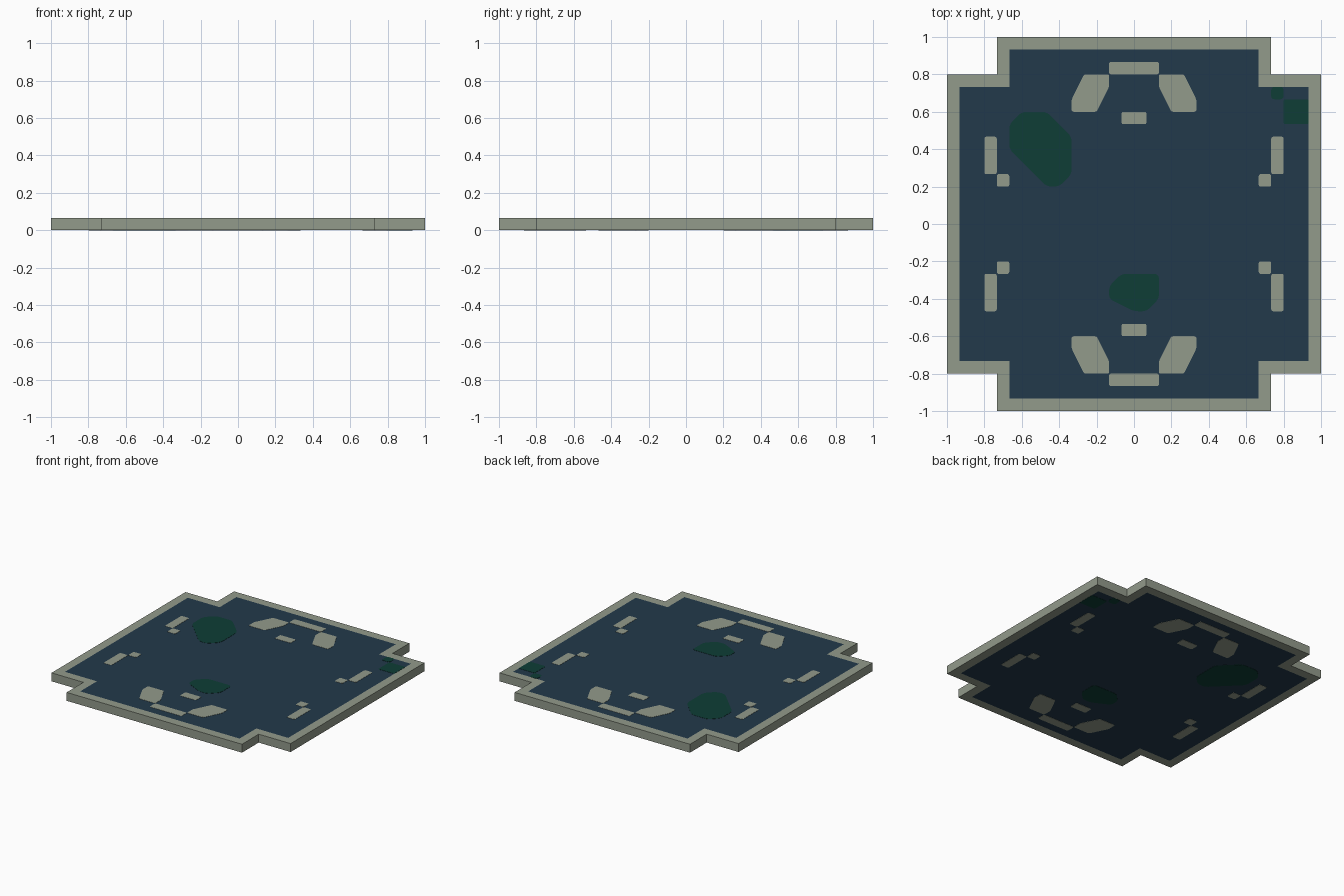
import bpy, bmesh

if "Cube" in bpy.data.objects:
    bpy.data.objects.remove(bpy.data.objects["Cube"])

U = 1 / 15            # one cell of the layout grid
H = U                 # total thickness
T = 0.0015            # thickness of the inlaid plates


def mat(name, rgb):
    m = bpy.data.materials.new(name)
    m.diffuse_color = (*rgb, 1)
    m.use_nodes = True
    m.node_tree.nodes["Principled BSDF"].inputs["Base Color"].default_value = m.diffuse_color
    return m


STONE = mat("grey_stone", (0.29, 0.325, 0.26))
WATER = mat("dark_blue", (0.0159, 0.041, 0.069))
MOSS = mat("dark_green", (0.0044, 0.047, 0.037))


def finish(name, bm, mats):
    me = bpy.data.meshes.new(name)
    bmesh.ops.recalc_face_normals(bm, faces=bm.faces[:])
    bm.to_mesh(me)
    bm.free()
    for m in mats:
        me.materials.append(m)
    ob = bpy.data.objects.new(name, me)
    bpy.context.collection.objects.link(ob)


def extrude(bm, height):
    geo = bmesh.ops.extrude_face_region(bm, geom=bm.faces[:])["geom"]
    vs = [g for g in geo if isinstance(g, bmesh.types.BMVert)]
    bmesh.ops.translate(bm, verts=vs, vec=(0, 0, height))


def plate(name, rects, z, radius, material):
    """Thin rounded plate made of joined grid rectangles (x0, x1, y0, y1)."""
    cells = {(x, y) for x0, x1, y0, y1 in rects
             for x in range(x0, x1) for y in range(y0, y1)}
    bm = bmesh.new()
    vs = {}
    for x, y in sorted(cells):
        quad = []
        for p in ((x, y), (x + 1, y), (x + 1, y + 1), (x, y + 1)):
            if p not in vs:
                vs[p] = bm.verts.new((p[0] * U, p[1] * U, z))
            quad.append(vs[p])
        bm.faces.new(quad)
    if len(cells) > 1:
        bmesh.ops.dissolve_faces(bm, faces=bm.faces[:], use_verts=True)
        bmesh.ops.dissolve_limit(bm, angle_limit=0.02,
                                 verts=bm.verts[:], edges=bm.edges[:])
    bmesh.ops.bevel(bm, geom=bm.verts[:], offset=radius, offset_type='OFFSET',
                    segments=3, profile=0.5, affect='VERTICES')
    extrude(bm, T)
    finish(name, bm, [material])


def mirrored(rects, sx, sy):
    out = []
    for x0, x1, y0, y1 in rects:
        xs, ys = sorted((x0 * sx, x1 * sx)), sorted((y0 * sy, y1 * sy))
        out.append((*xs, *ys))
    return out


# Slab: cross-shaped outline, rim left grey, inset faces blue on both sides
quarter = [(15, 12), (11, 12), (11, 15)]
outline = (quarter + [(-x, y) for x, y in reversed(quarter)]
           + [(-x, -y) for x, y in quarter]
           + [(x, -y) for x, y in reversed(quarter)])
bm = bmesh.new()
bm.faces.new([bm.verts.new((x * U, y * U, T)) for x, y in outline])
extrude(bm, H - 2 * T)
bmesh.ops.recalc_face_normals(bm, faces=bm.faces[:])
caps = [f for f in bm.faces if abs(f.normal.z) > 0.9]
bmesh.ops.inset_region(bm, faces=caps, thickness=U, use_even_offset=True)
for f in caps:
    f.material_index = 1
finish("slab", bm, [STONE, WATER])

# Stone markings, mirrored to all quarters
stones = {
    "arch_crown": [(-2, 2, 12, 13)],
    "arch_leg": [(2, 4, 11, 12), (3, 4, 10, 11), (3, 5, 9, 10)],
    "centre_step": [(-1, 1, 8, 9)],
    "side_bar": [(11, 12, 4, 7)],
    "side_dot": [(10, 11, 3, 4)],
}
# Moss patches, irregular
patches = {
    "large_patch": ([(-9, -7, 8, 9), (-10, -7, 7, 8), (-10, -5, 6, 7),
                     (-9, -6, 5, 6), (-8, -5, 4, 5), (-7, -6, 3, 4)], 0.025),
    "middle_patch": ([(-1, 2, -5, -4), (-2, 2, -6, -5), (0, 1, -7, -6)], 0.022),
    "corner_patch": ([(12, 14, 8, 10)], 0.008),
    "corner_spot": ([(11, 12, 10, 11)], 0.018),
}

for side, z in (("top", H - T), ("bottom", 0)):
    for name, rects in stones.items():
        done = set()
        for sx in (1, -1):
            for sy in (1, -1):
                r = mirrored(rects, sx, sy)
                if tuple(r) not in done:
                    done.add(tuple(r))
                    plate(f"{name}_{side}", r, z, 0.01, STONE)
    for name, (rects, radius) in patches.items():
        plate(f"{name}_{side}", rects, z, radius, MOSS)
